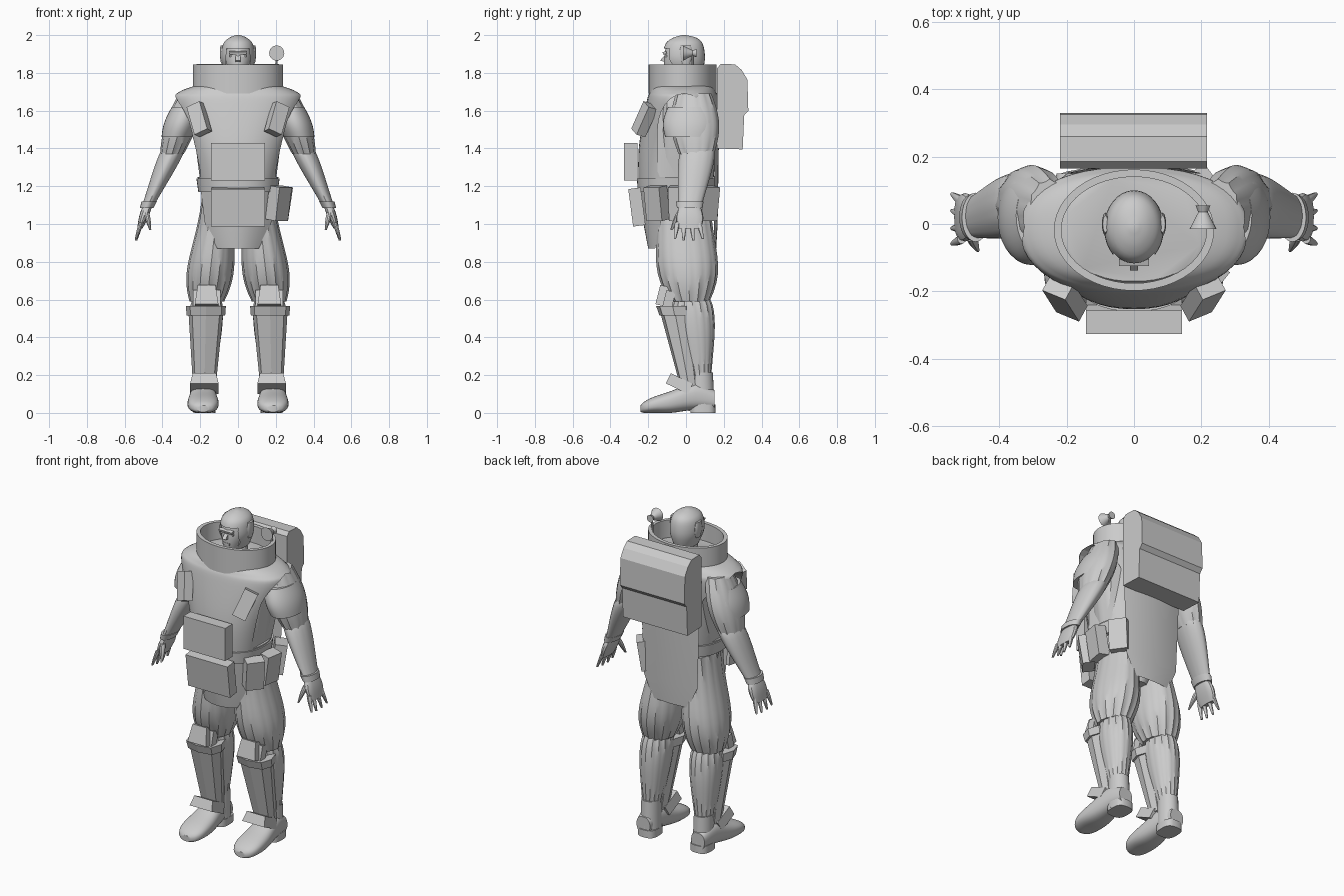
import bpy, bmesh
from math import cos, sin, pi, copysign, radians
from mathutils import Matrix, Vector

if "Cube" in bpy.data.objects:
    bpy.data.objects.remove(bpy.data.objects["Cube"])

colour = (0.6, 0.6, 0.6, 1)
grey = bpy.data.materials.new("plain_grey")
grey.use_nodes = True
grey.diffuse_color = colour
grey.node_tree.nodes["Principled BSDF"].inputs["Base Color"].default_value = colour


def activate(ob):
    bpy.ops.object.select_all(action='DESELECT')
    ob.select_set(True)
    bpy.context.view_layer.objects.active = ob


def finish(name, bm, mirror=False, smooth=35):
    bmesh.ops.recalc_face_normals(bm, faces=bm.faces)
    mesh = bpy.data.meshes.new(name)
    bm.to_mesh(mesh)
    bm.free()
    mesh.materials.append(grey)
    ob = bpy.data.objects.new(name, mesh)
    bpy.context.collection.objects.link(ob)
    activate(ob)
    if mirror:
        ob.modifiers.new("mirror", 'MIRROR').use_mirror_merge = False
        bpy.ops.object.modifier_apply(modifier="mirror")
    if smooth:
        bpy.ops.object.shade_smooth_by_angle(angle=radians(smooth))
    return ob


def oval(n, power=2, pleat=0):
    """Unit superellipse, with an optional ripple for gathered cloth."""
    points = []
    for i in range(n):
        t = 2 * pi * i / n
        ripple = 1 + pleat * cos(t * n / 3)
        points.append([ripple * copysign(abs(f(t)) ** (2 / power), f(t)) for f in (cos, sin)])
    return points


def skin(name, loops, mirror, smooth, closed=False):
    """Bridge point loops; cap the ends, or join last to first when closed."""
    bm = bmesh.new()
    rings = [[bm.verts.new(p) for p in loop] for loop in loops]
    for a, b in zip(rings, rings[1:] + (rings[:1] if closed else [])):
        for i in range(len(a)):
            bm.faces.new((a[i], a[i - 1], b[i - 1], b[i]))
    if not closed:
        bm.faces.new(rings[0])
        bm.faces.new(rings[-1])
    return finish(name, bm, mirror, smooth)


def limb(name, top, bottom, r_top, r_bottom, swell=0, skew=1, pleat=0,
         n=24, steps=12, power=2, mirror=True, smooth=35):
    """Level ovals from top to bottom, swollen between the ends."""
    loops = []
    for k in range(steps + 1):
        t = k / steps
        centre = Vector(top).lerp(Vector(bottom), t)
        r = Vector(r_top).lerp(Vector(r_bottom), t) * (1 + swell * sin(pi * t ** skew))
        gather = pleat * (1.5 - sin(pi * t))
        loops.append([centre + Vector((r.x * c, r.y * s, 0)) for c, s in oval(n, power, gather)])
    return skin(name, loops, mirror, smooth)


def loft(name, rings, x=0, along='Z', n=32, power=2, steps=4, mirror=False):
    """Smooth body through rings of: position, half width, low and high side."""
    loops = []
    for i in range(len(rings) - 1):
        near = [Vector(rings[max(0, min(len(rings) - 1, i + k))]) for k in (-1, 0, 1, 2)]
        a, b, c, d = near
        for s in range(steps + (i == len(rings) - 2)):
            t = s / steps
            pos, w, lo, hi = b + t / 2 * (c - a + t * (2 * a - 5 * b + 4 * c - d + t * (3 * (b - c) + d - a)))
            flat = [(x + w * u, (lo + hi) / 2 + (hi - lo) / 2 * v) for u, v in oval(n, power)]
            loops.append([(u, v, pos) if along == 'Z' else (u, pos, v) for u, v in flat])
    return skin(name, loops, mirror, 35)


def box(name, at, size, yaw=0, lean=0, roll=0, taper=1, mirror=False):
    """Box turned about z, x and y; taper scales the top."""
    bm = bmesh.new()
    bmesh.ops.create_cube(bm, size=1)
    for v in bm.verts:
        k = taper if v.co.z > 0 else 1
        v.co = (v.co.x * size[0] * k, v.co.y * size[1], v.co.z * size[2])
    turn = Matrix.Rotation(yaw, 4, 'Z') @ Matrix.Rotation(lean, 4, 'X') @ Matrix.Rotation(roll, 4, 'Y')
    bm.transform(Matrix.Translation(at) @ turn)
    return finish(name, bm, mirror, 0)


def prism(name, profile, left, right, mirror=False):
    """Side profile (y, z) extruded across x."""
    return skin(name, [[(x, y, z) for y, z in profile] for x in (left, right)], mirror, 0)


def cut(ob, cutter):
    activate(ob)
    mod = ob.modifiers.new("cut", 'BOOLEAN')
    mod.operation, mod.object, mod.solver = 'DIFFERENCE', cutter, 'EXACT'
    bpy.ops.object.modifier_apply(modifier="cut")
    bpy.ops.object.shade_smooth_by_angle(angle=radians(35))
    bpy.data.objects.remove(cutter)


def sheet(name, rows, y_top, y_bottom, bow, thick, n=12):
    """Bowed plate hanging through rows of height and half width."""
    bm = bmesh.new()
    grid = []
    for k, (z, w) in enumerate(rows):
        y = y_top + (y_bottom - y_top) * k / (len(rows) - 1)
        across = [w * (2 * i / n - 1) for i in range(n + 1)]
        grid.append([bm.verts.new((x, y + bow * x * x, z)) for x in across])
    for a, b in zip(grid, grid[1:]):
        for i in range(n):
            bm.faces.new((a[i], a[i + 1], b[i + 1], b[i]))
    bmesh.ops.solidify(bm, geom=bm.faces[:], thickness=thick)
    return finish(name, bm)


# Hard vest with arched armholes over a gathered shirt
vest = loft("vest", [(1.18, .2, -.25, .14), (1.4, .25, -.25, .16), (1.64, .335, -.21, .17),
                     (1.7, .31, -.19, .16), (1.74, .2, -.17, .14)], n=48, power=2.3, steps=6)
arch = [(.14 * c - .01, 1.5 + .19 * s) for c, s in oval(24) if s > -.01]
cut(vest, prism("armhole_cutter", arch + [(-.15, 1.25), (.13, 1.25)], .2, .6, mirror=True))
limb("shirt", (0, -.04, 1.7), (0, -.04, 1.1), (.2, .13), (.18, .16), swell=.2, skew=.5,
     pleat=.02, n=48, mirror=False)
limb("belt", (0, -.05, 1.24), (0, -.05, 1.17), (.22, .21), (.21, .205), n=48, steps=1, power=2.3, mirror=False)
limb("pelvis", (0, -.04, 1.2), (0, -.02, .9), (.19, .17), (.07, .1), swell=.2, mirror=False)
sheet("groin_plate", [(1.2, .2), (1, .175), (.87, .11)], -.25, -.2, bow=3, thick=.02)
sheet("back_plate", [(1.5, .2), (1, .18), (.87, .12)], .175, .16, bow=-.6, thick=.012)

# Collar ring
skin("collar", [[((.238 - inset) * c, (.18 - inset) * s - .018, z) for c, s in oval(48)]
                for inset, z in ((0, 1.69), (0, 1.845), (.022, 1.845), (.022, 1.69))], False, 35, closed=True)

# Head, hood with a face opening, and facial features
loft("head", [(1.68, .06, -.07, .07), (1.77, .055, -.08, .06), (1.79, .05, -.11, .06),
              (1.87, .075, -.116, .08), (1.95, .07, -.1, .08), (1.98, .04, -.06, .05)])
hood = loft("hood", [(1.79, .06, -.09, .08), (1.87, .088, -.123, .1), (1.95, .08, -.11, .09),
                     (1.985, .048, -.07, .057), (2, .01, -.02, 0)])
cut(hood, box("face_cutter", (0, -.17, 1.82), (.15, .2, .22), taper=.8))
prism("nose", [(-.1, 1.905), (-.138, 1.865), (-.1, 1.855)], -.012, .012)
box("brow", (0, -.113, 1.906), (.09, .02, .014), lean=.3)
box("mouth", (0, -.11, 1.83), (.045, .014, .012))
box("eye", (.03, -.107, 1.89), (.028, .012, .01), mirror=True)
limb("ear_piece", (.085, 0, 1.945), (.082, 0, 1.85), (.008, .025), (.008, .02), swell=.5, n=12)

# Small dish on a stalk beside the head
limb("dish_stalk", (.205, .036, 1.9), (.2, .036, 1.7), (.006, .006), (.008, .008), n=8, steps=1, mirror=False)
for name, y, front, back, depth in (("dish", .01, .04, .014, .05), ("dish_mount", .045, .014, .022, .02)):
    bm = bmesh.new()
    bmesh.ops.create_cone(bm, cap_ends=True, segments=24, radius1=front, radius2=back, depth=depth)
    bm.transform(Matrix.Translation((.205, y, 1.905)) @ Matrix.Rotation(-pi / 2, 4, 'X'))
    finish(name, bm)

# Backpack
prism("backpack", [(.165, 1.4), (.165, 1.825), (.185, 1.848), (.26, 1.845), (.295, 1.815), (.325, 1.765),
                   (.33, 1.6), (.308, 1.575), (.3, 1.395)], -.22, .217)

# Chest boxes, chest pads and belt pouches
box("chest_box", (0, -.292, 1.33), (.284, .07, .2))
box("waist_box", (0, -.26, 1.09), (.284, .066, .2), lean=.13)
box("chest_pad", (.205, -.22, 1.555), (.08, .055, .165), yaw=.5, lean=-.25, roll=.42, mirror=True)
for name, x, y, yaw in (("front_pouch", .215, -.155, .9), ("side_pouch", .235, -.035, 1.4),
                        ("rear_pouch", .2, .11, 2.2)):
    box(name, (x, y, 1.11), (.105, .07, .18), yaw=yaw, lean=.15)

# Arms
limb("upper_sleeve", (.25, .04, 1.69), (.35, .055, 1.37), (.06, .09), (.06, .09), swell=.4, pleat=.03, n=36)
limb("shoulder_guard", (.275, .025, 1.62), (.325, .02, 1.46), (.075, .12), (.08, .13), swell=.15, n=32)
limb("forearm", (.335, .065, 1.41), (.48, .02, 1.09), (.055, .08), (.03, .06), swell=.25, skew=.6, pleat=.01, n=36)
limb("glove_cuff", (.47, .02, 1.12), (.483, .02, 1.085), (.041, .073), (.036, .068), steps=1)
limb("palm", (.478, .02, 1.1), (.52, .02, .975), (.024, .052), (.014, .058), swell=.3, n=16, power=2.6)
for name, y in (("index", -.045), ("middle", -.01), ("ring", .03), ("little", .068)):
    tip = .907 + abs(y - .01) / 4
    limb(name + "_finger", (.512, y, 1.01), (.54, y * 1.3, tip), (.012, .014), (.006, .006), swell=.2, n=10, steps=5)
limb("thumb", (.485, -.035, 1.06), (.464, -.078, .967), (.015, .017), (.005, .006), swell=.3, n=10, steps=5)

# Legs: baggy trousers gathered at the knee and ankle
limb("trouser_thigh", (.1, -.02, 1.16), (.165, .02, .59), (.085, .145), (.088, .1), swell=.4, skew=2, pleat=.03, n=48)
limb("trouser_calf", (.165, .03, .61), (.178, .075, .18), (.07, .09), (.05, .055), swell=.35, skew=.7, pleat=.03, n=48)

# Knee, shin and ankle armour
box("knee_pad", (.166, -.115, .618), (.125, .07, .105), lean=-.25, taper=.75, mirror=True)
box("knee_pad_base", (.166, -.09, .6), (.145, .05, .09), lean=-.25, mirror=True)
limb("shin_band", (.17, -.07, .565), (.17, -.06, .515), (.106, .088), (.102, .08), n=8, steps=1, power=3, smooth=0)
limb("shin_plate", (.17, -.058, .53), (.178, .015, .14), (.092, .078), (.06, .045), n=8, steps=1, power=3, smooth=0)
box("ankle_guard", (.178, -.035, .155), (.15, .13, .06), lean=-.45, taper=.82, mirror=True)

# Boots
loft("boot_foot", [(-.24, .03, .005, .04), (-.22, .06, 0, .06), (-.17, .08, 0, .085), (-.08, .08, 0, .115),
                   (.05, .062, .018, .16), (.15, .045, .02, .12)], x=.185, along='Y', power=2.5, mirror=True)
limb("boot_ankle", (.178, .08, .215), (.178, .083, .01), (.054, .062), (.058, .07), n=24, steps=2)
limb("boot_heel", (.178, .09, .045), (.178, .09, 0), (.058, .067), (.058, .067), steps=1, power=3)
